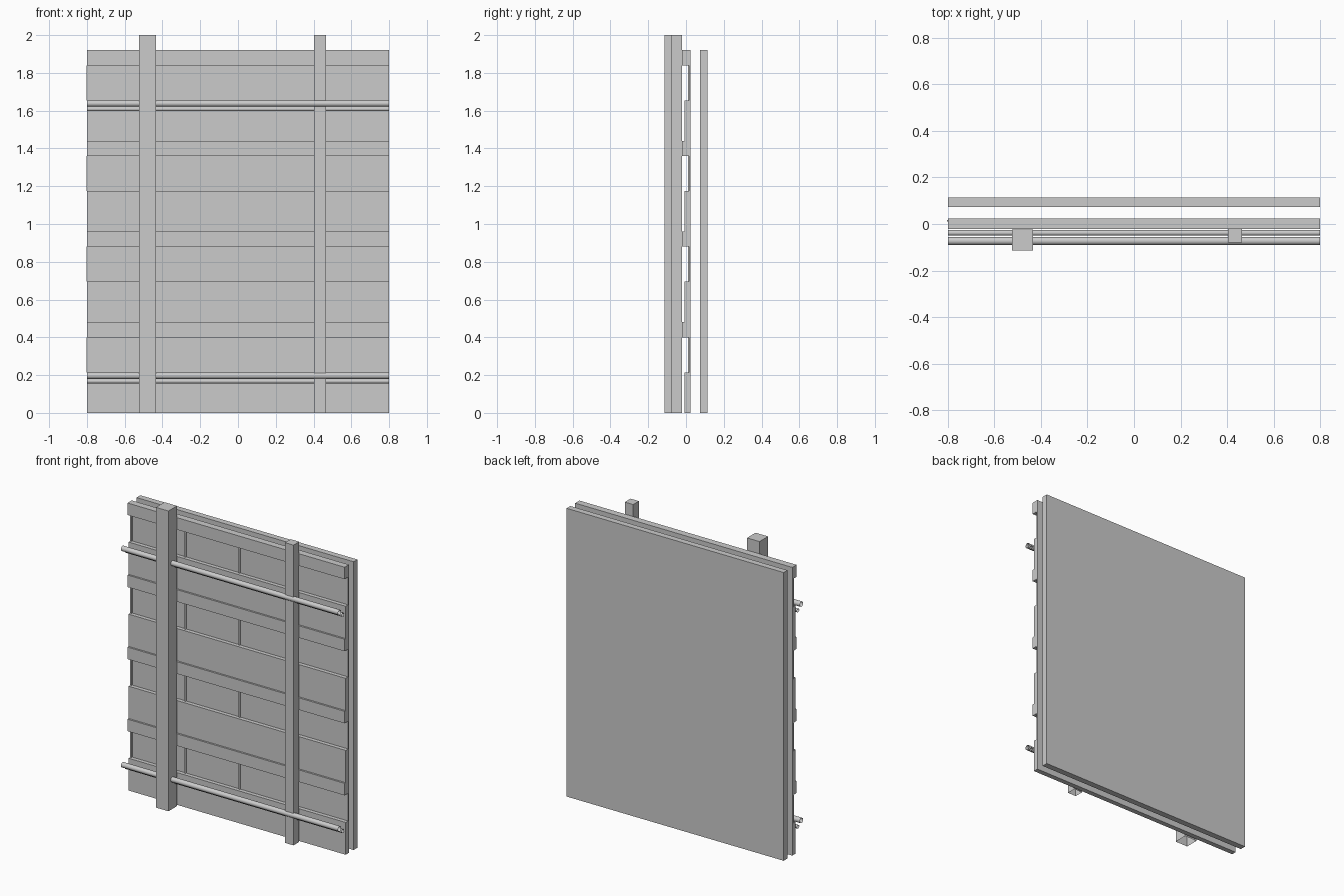
import bpy
import bmesh
from math import pi
from mathutils import Matrix, Vector

cube = bpy.data.objects.get("Cube")
if cube:
    bpy.data.objects.remove(cube, do_unlink=True)

# Single plain grey finish
grey = bpy.data.materials.new("plain_grey")
grey.use_nodes = True
colour = (0.6, 0.6, 0.6, 1)
grey.diffuse_color = colour
grey.node_tree.nodes["Principled BSDF"].inputs["Base Color"].default_value = colour


def finish(name, bm):
    mesh = bpy.data.meshes.new(name)
    bm.to_mesh(mesh)
    bm.free()
    mesh.materials.append(grey)
    obj = bpy.data.objects.new(name, mesh)
    bpy.context.scene.collection.objects.link(obj)
    return obj


def box(name, x, y, z, open_bottom=False):
    """Box from (min, max) ranges on each axis."""
    low, high = (Vector(corner) for corner in zip(x, y, z))
    bm = bmesh.new()
    matrix = Matrix.Translation((low + high) / 2) @ Matrix.Diagonal((*(high - low), 1))
    bmesh.ops.create_cube(bm, size=1, matrix=matrix)
    if open_bottom:
        bottom = [f for f in bm.faces if f.calc_center_median().z < low.z + 0.001]
        bmesh.ops.delete(bm, geom=bottom, context="FACES")
    return finish(name, bm)


def tube(name, y, z, radius):
    """Open-ended round rod along x."""
    bm = bmesh.new()
    matrix = Matrix.Translation((0, y, z)) @ Matrix.Rotation(pi / 2, 4, "Y")
    bmesh.ops.create_cone(bm, cap_ends=False, segments=24, radius1=radius,
                          radius2=radius, depth=2 * HALF, matrix=matrix)
    for face in bm.faces:
        face.smooth = True
    return finish(name, bm)


HALF = 0.8
TOP = 1.92
PITCH = 0.48
GAP = 0.185
RAIL = 0.08
SHEET = 0.017
span = (-HALF, HALF)

# Solid sheet at the back and thin sheet carrying the boards
box("back_panel", span, (0.074, 0.114), (0, TOP))
box("front_sheet", span, (SHEET, 0.024), (0, TOP))

# Four rows: rail, battened recess, wide board
for row in range(4):
    top = TOP - row * PITCH
    rail_base = top - RAIL
    board_top = rail_base - GAP
    board_base = max(0, top - PITCH)
    box(f"rail_{row + 1}", span, (-0.021, SHEET), (rail_base, top))
    box(f"board_{row + 1}", span, (-0.009, SHEET), (board_base, board_top))
    for i in range(4):
        x = -0.797 + i * 0.399
        box(f"batten_{row + 1}_{i + 1}", (x - 0.006, x + 0.006),
            (0.01, SHEET), (board_top, rail_base))

# Upright posts
box("large_post", (-0.525, -0.433), (-0.114, -0.024), (0, 2), open_bottom=True)
box("small_post", (0.403, 0.465), (-0.08, -0.02), (0, 2), open_bottom=True)

# Paired horizontal pipes
for level, z in (("lower", 0.168), ("upper", 1.609)):
    tube(f"{level}_large_pipe", -0.073, z + 0.029, 0.017)
    tube(f"{level}_small_pipe", -0.038, z, 0.012)
